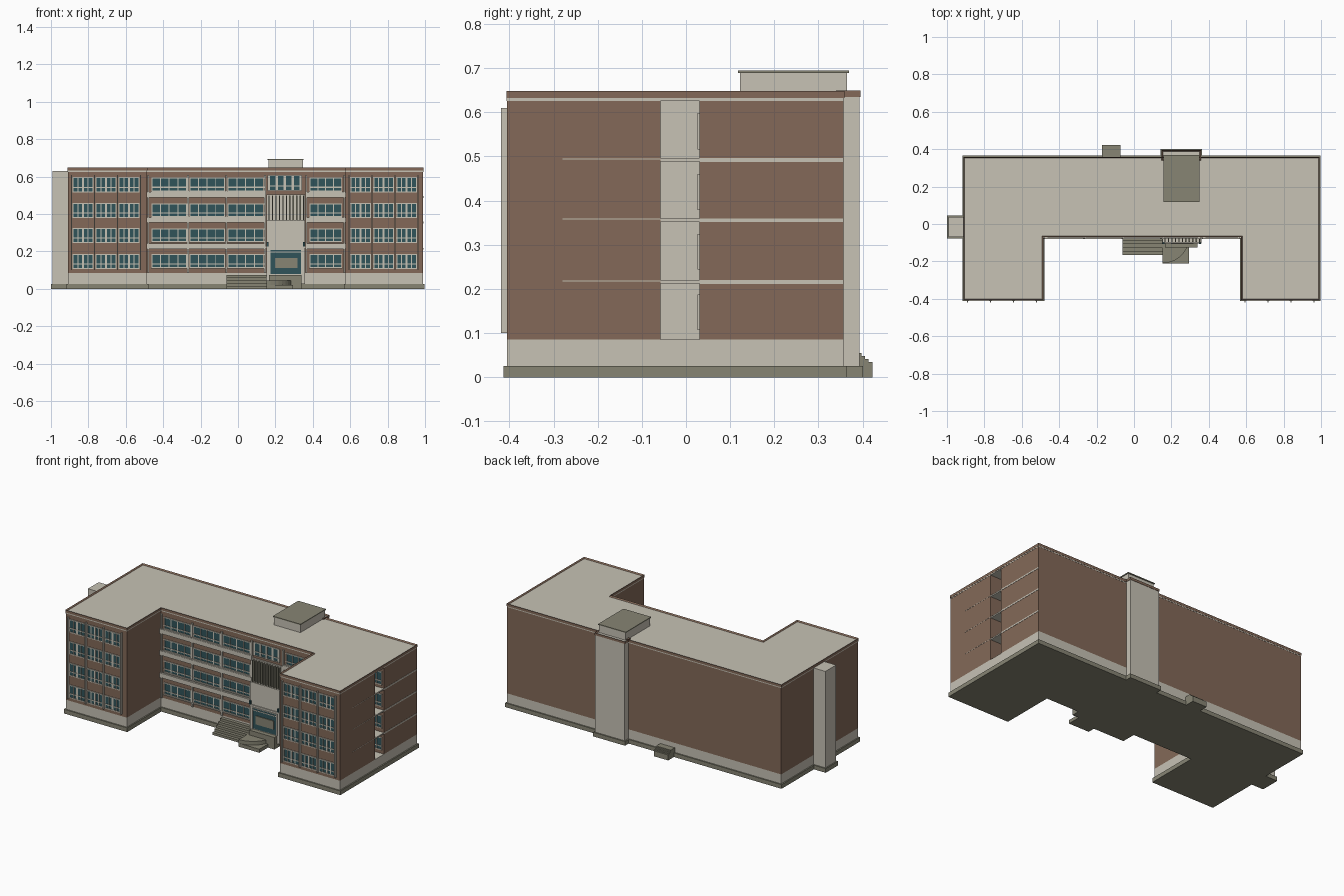
import bpy, bmesh, math

if "Cube" in bpy.data.objects:
    bpy.data.objects.remove(bpy.data.objects["Cube"])


def material(name, rgb):
    m = bpy.data.materials.new(name)
    lin = [((c / 255 + 0.055) / 1.055) ** 2.4 for c in rgb]
    m.diffuse_color = (*lin, 1)
    m.use_nodes = True
    m.node_tree.nodes["Principled BSDF"].inputs["Base Color"].default_value = m.diffuse_color
    return m


BRICK = material("brick", (131, 105, 88))
CREAM = material("cream_stone", (199, 194, 181))
GREY = material("grey_stone", (135, 133, 116))
GLASS = material("teal_glass", (48, 84, 90))


def finish(bm, name, mats):
    me = bpy.data.meshes.new(name)
    bm.normal_update()
    bm.to_mesh(me)
    bm.free()
    for m in mats:
        me.materials.append(m)
    ob = bpy.data.objects.new(name, me)
    bpy.context.collection.objects.link(ob)
    return ob


def boxes(name, items, mat):
    """One object from boxes given as (x0, x1, y0, y1, z0, z1)."""
    bm = bmesh.new()
    for x0, x1, y0, y1, z0, z1 in items:
        vs = bmesh.ops.create_cube(bm, size=1)["verts"]
        for v in vs:
            v.co.x = x1 if v.co.x > 0 else x0
            v.co.y = y1 if v.co.y > 0 else y0
            v.co.z = z1 if v.co.z > 0 else z0
    return finish(bm, name, [mat])


def prism(name, pts, z0, z1, mats, rim=0, drop=0, rule=None):
    """Extruded outline; rim and drop sink the top inside a parapet."""
    bm = bmesh.new()
    base = bm.faces.new([bm.verts.new((x, y, z0)) for x, y in pts])
    out = bmesh.ops.extrude_face_region(bm, geom=[base])["geom"]
    for v in out:
        if isinstance(v, bmesh.types.BMVert):
            v.co.z = z1
    bmesh.ops.recalc_face_normals(bm, faces=bm.faces)
    bm.normal_update()
    if rim:
        top = max(bm.faces, key=lambda f: f.calc_center_median().z)
        bmesh.ops.inset_region(bm, faces=[top], thickness=rim, depth=0)
        for v in top.verts:
            v.co.z -= drop
        top.material_index = 1
    if rule:
        for f in bm.faces:
            f.material_index = rule(f)
    return finish(bm, name, mats)


XL, XR, YF, YB = -0.91, 0.99, -0.405, 0.357
CL, CR, CY = -0.487, 0.575, -0.068          # courtyard sides and wall
NF, NB, ND = -0.058, 0.031, 0.89            # side notch


def outline(o=0.0, notch=False):
    pts = [(XL - o, YF - o), (CL + o, YF - o), (CL + o, CY - o),
           (CR - o, CY - o), (CR - o, YF - o), (XR + o, YF - o)]
    if notch:
        pts += [(XR, NF), (ND, NF), (ND, NB), (XR, NB)]
    return pts + [(XR + o, YB + o), (XL - o, YB + o)]


def rect(x0, x1, y0, y1):
    return [(x0, y0), (x1, y0), (x1, y1), (x0, y1)]


# Main body in layers
prism("plinth", outline(0.008), 0, 0.026, [GREY])
prism("foundation", outline(), 0.026, 0.085, [CREAM])
prism("brick_walls", outline(0, True), 0.085, 0.626, [BRICK, CREAM],
      rule=lambda f: int(f.normal.x > 0.9 and abs(f.calc_center_median().x - ND) < 0.01))
prism("cornice_band", outline(0.001), 0.626, 0.632, [CREAM])
prism("parapet_and_roof", outline(0.002), 0.632, 0.648, [BRICK, CREAM], 0.009, 0.008)

# Side notch floors and thin floor bands on the right wall
LEVELS = (0.216, 0.356, 0.492)
boxes("notch_floors", [(ND, XR, NF, NB, z - 0.004, z + 0.004) for z in LEVELS], CREAM)
boxes("floor_bands", [(XR, XR + 0.0015, NB, YB - 0.002, z - 0.005, z + 0.004) for z in LEVELS]
      + [(XR, XR + 0.001, -0.28, NF, z + 0.001, z + 0.003) for z in LEVELS], CREAM)

# Rear tower, roof house and side chimney
prism("rear_tower", rect(0.15, 0.355, 0.35, 0.393), 0.026, 0.634, [CREAM])
prism("rear_tower_plinth", rect(0.142, 0.363, 0.35, 0.401), 0, 0.026, [GREY])
prism("rear_tower_parapet", rect(0.148, 0.357, 0.34, 0.395), 0.634, 0.649,
      [BRICK, CREAM], 0.009, 0.008)
boxes("roof_house", [(0.163, 0.347, 0.122, 0.364, 0.638, 0.689)], CREAM)
boxes("roof_house_cap", [(0.159, 0.351, 0.118, 0.369, 0.689, 0.695)], GREY)
boxes("chimney", [(-0.992, XL, -0.069, 0.037, 0.026, 0.63)], CREAM)
boxes("chimney_plinth", [(-1.0, XL, -0.077, 0.045, 0, 0.026)], GREY)

# Windows: glass plates with a frame grid, facing the front
glass, frames = [], []


def window(x0, x1, z0, z1, y, cols, transom=0.3, wide=()):
    t = 0.0035
    glass.append((x0, x1, y - 0.002, y, z0, z1))
    for i in range(cols + 1):
        x = x0 + (x1 - x0) * i / cols
        w = t * 1.7 if i in wide else t * 0.75
        frames.append((x - w, x + w, y - 0.005, y, z0, z1))
    heights = [z0, z1] + ([z0 + (z1 - z0) * transom] if transom else [])
    for z in heights:
        frames.append((x0 - t, x1 + t, y - 0.0055, y, z - t * 0.8, z + t * 0.8))


ROWS = ((0.108, 0.185), (0.247, 0.322), (0.382, 0.457), (0.518, 0.596))
fins = []
for start in (-0.89, 0.594):
    for i in range(3):
        for z0, z1 in ROWS:
            x = start + i * 0.123
            window(x + 0.009, x + 0.114, z0, z1, YF, 4, 0.32, (2,))
    # Slim uprights between the window columns
    for i in range(4):
        x = start + i * 0.123
        fins.append((x - 0.003, x + 0.003, YF - 0.014, YF, 0.1, 0.61))
boxes("wing_uprights", fins, CREAM)

BAYS = ((-0.46, -0.276), (-0.257, -0.073), (-0.053, 0.135), (0.385, 0.552))
for x0, x1 in BAYS:
    for z0, z1 in ROWS:
        window(x0, x1, z0 + 0.006, z1 - 0.002, CY, 4, 0.28)
boxes("window_sills", [(x0 - 0.006, x1 + 0.006, CY - 0.01, CY, z0, z0 + 0.006)
                       for x0, x1 in BAYS for z0, z1 in ROWS], CREAM)
window(0.165, 0.335, 0.526, 0.606, CY - 0.004, 4, 0.3, (0, 1, 2, 3, 4))
window(NB and 0.905, 0.975, 0.11, 0.185, NB, 2)
for z0, z1 in ROWS[1:]:
    window(0.905, 0.975, z0, z1, NB, 2)
boxes("window_glass", glass, GLASS)
boxes("window_frames", frames, CREAM)

# Courtyard ledges and bay columns
boxes("floor_ledges", [(x0, x1, CY - 0.012, CY, z - 0.002, z + 0.026)
                       for z in LEVELS for x0, x1 in ((CL, 0.15), (0.36, CR))], CREAM)
boxes("bay_columns", [(x - 0.005, x + 0.005, CY - 0.009, CY, 0.085, 0.61)
                      for x in (-0.48, -0.267, -0.063, 0.145, 0.365, 0.568)], CREAM)

# Entrance portal with fins above and a glazed door
PX0, PX1, PY = 0.152, 0.358, -0.098
boxes("entrance_portal", [(PX0, PX1, PY, CY, 0.026, 0.365),
                          (PX0, PX1, -0.078, CY, 0.365, 0.505),
                          (PX0 - 0.003, PX1 + 0.003, PY - 0.006, CY, 0.218, 0.226)], CREAM)
boxes("portal_fins", [(0.163 + i * 0.0185, 0.169 + i * 0.0185, PY + 0.002, -0.078, 0.365, 0.5)
                      for i in range(11)], GREY)
boxes("door_glass", [(0.172, 0.338, PY - 0.003, PY, 0.08, 0.208)], GLASS)
boxes("door_panel", [(0.197, 0.319, PY - 0.008, PY, 0.112, 0.165)], GREY)
boxes("door_frame", [(0.168, 0.174, PY - 0.006, PY, 0.075, 0.212),
                     (0.336, 0.342, PY - 0.006, PY, 0.075, 0.212),
                     (0.168, 0.342, PY - 0.006, PY, 0.194, 0.199),
                     (0.168, 0.342, PY - 0.006, PY, 0.208, 0.212)], CREAM)
boxes("wall_lamps", [(x - 0.005, x + 0.005, PY - 0.01, PY, 0.228, 0.25)
                     for x in (0.158, 0.352)], GLASS)

# Wide front steps, landing and rounded step
boxes("front_steps", [(-0.062, 0.152, -0.165 + i * 0.019, CY, 0, 0.015 * (i + 1))
                      for i in range(5)], GREY)
boxes("entrance_landing", [(0.152, 0.295, -0.21, CY, 0, 0.022),
                           (0.165, 0.34, -0.125, CY, 0, 0.075)], GREY)
arc = [(0.152 + 0.143 * math.cos(a), -0.068 - 0.142 * math.sin(a))
       for a in (math.pi / 2 * i / 10 for i in range(11))]
prism("rounded_step", [(0.152, -0.068)] + arc, 0.02, 0.045, [GREY])

# Rear steps
boxes("rear_steps", [(-0.172, -0.072, 0.35, y, 0, z) for y, z in
                     ((0.397, 0.055), (0.405, 0.048), (0.413, 0.041), (0.422, 0.034))], GREY)
